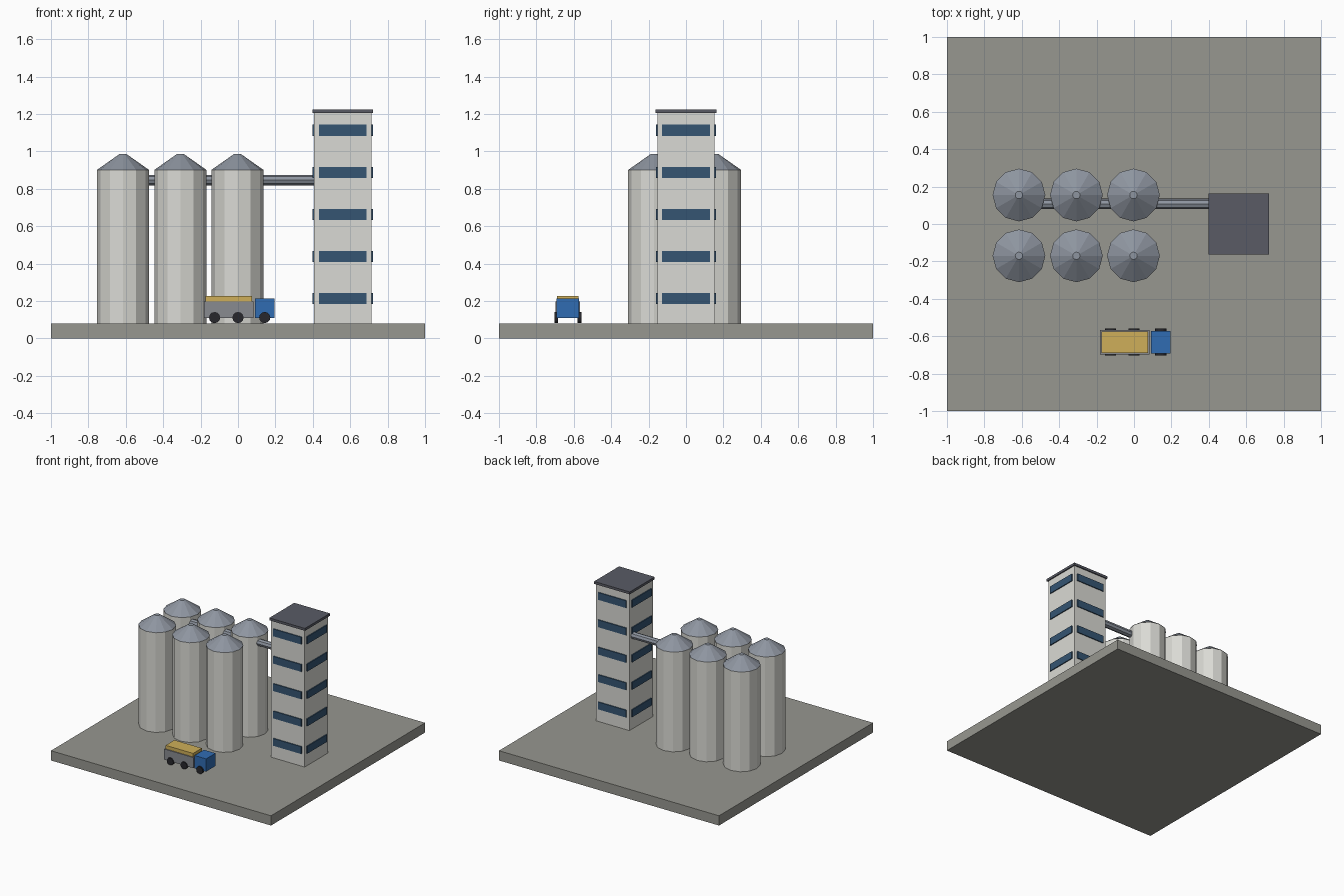
import bpy
from math import pi

if "Cube" in bpy.data.objects:
    bpy.data.objects.remove(bpy.data.objects["Cube"])


def material(name, rgb):
    m = bpy.data.materials.new(name)
    m.diffuse_color = (*rgb, 1)
    m.use_nodes = True
    m.node_tree.nodes["Principled BSDF"].inputs["Base Color"].default_value = m.diffuse_color
    return m


CONCRETE = material("concrete", (0.31, 0.31, 0.28))
WALL = material("pale_wall", (0.70, 0.70, 0.66))
STEEL = material("roof_steel", (0.27, 0.30, 0.35))
DARK = material("dark_roof", (0.10, 0.105, 0.13))
GLASS = material("window_blue", (0.035, 0.09, 0.17))
BED = material("bed_grey", (0.25, 0.26, 0.28))
GRAIN = material("grain", (0.62, 0.43, 0.10))
BLUE = material("cab_blue", (0.03, 0.15, 0.45))
RUBBER = material("rubber", (0.02, 0.02, 0.025))


def finish(name, mat):
    ob = bpy.context.object
    ob.name = name
    ob.data.materials.append(mat)
    return ob


def box(name, mat, x, y, z):
    """Box spanning the (low, high) pairs x, y and z."""
    bpy.ops.mesh.primitive_cube_add(
        size=1, location=[(a + b) / 2 for a, b in (x, y, z)])
    ob = finish(name, mat)
    ob.scale = [b - a for a, b in (x, y, z)]
    bpy.ops.object.transform_apply(location=False, rotation=False, scale=True)
    return ob


def cylinder(name, mat, r, depth, loc, sides, rot=(0, 0, 0)):
    bpy.ops.mesh.primitive_cylinder_add(
        vertices=sides, radius=r, depth=depth, location=loc, rotation=rot)
    return finish(name, mat)


GROUND = 0.08
box("base_slab", CONCRETE, (-1, 1), (-1, 1), (0, GROUND))

# Two rows of three silos with conical roofs
for y in (0.155, -0.17):
    for x in (-0.615, -0.308, -0.003):
        cylinder("silo_body", WALL, 0.139, 0.82, (x, y, GROUND + 0.41), 12)
        bpy.ops.mesh.primitive_cone_add(
            vertices=12, radius1=0.141, radius2=0.02, depth=0.085,
            location=(x, y, 0.9425))
        finish("silo_roof", STEEL)

# Conveyor pipe running through the back row to the tower
cylinder("conveyor_pipe", STEEL, 0.028, 1.03, (-0.1, 0.107, 0.847), 8,
         (0, pi / 2, 0))

# Elevator tower
TX, H = 0.56, 0.153
box("tower_body", WALL, (TX - H, TX + H), (-H, H), (GROUND, 1.205))
box("tower_roof", DARK, (TX - 0.162, TX + 0.162), (-0.162, 0.162),
    (1.205, 1.225))

# Window bands on all four sides
for i in range(5):
    z = 0.213 + 0.225 * i
    zs = (z - 0.03, z + 0.03)
    for s in (-1, 1):
        c = s * H
        box("tower_window", GLASS, (TX - 0.127, TX + 0.127),
            (c - 0.008, c + 0.008), zs)
        box("tower_window", GLASS, (TX + c - 0.008, TX + c + 0.008),
            (-0.127, 0.127), zs)

# Grain truck
TY = -0.632
box("truck_bed", BED, (-0.183, 0.083), (TY - 0.065, TY + 0.065), (0.11, 0.197))
box("grain_load", GRAIN, (-0.175, 0.074), (TY - 0.057, TY + 0.057),
    (0.19, 0.226))
box("truck_cab", BLUE, (0.09, 0.195), (TY - 0.061, TY + 0.061), (0.11, 0.215))
for x in (-0.125, 0.0, 0.143):
    for s in (-1, 1):
        cylinder("truck_wheel", RUBBER, 0.03, 0.02,
                 (x, TY + s * 0.062, 0.112), 12, (pi / 2, 0, 0))
